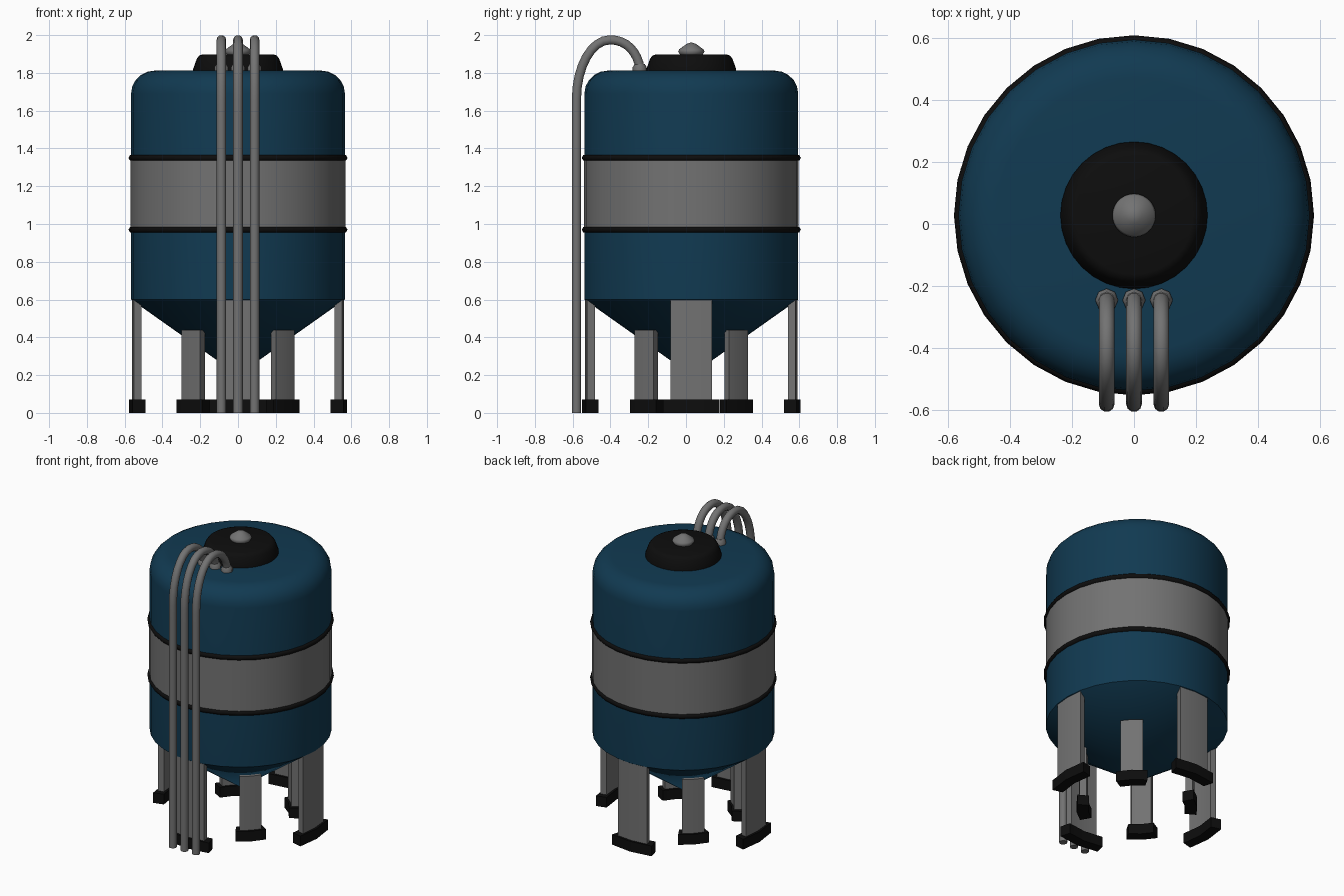
import bpy, bmesh, math

if "Cube" in bpy.data.objects:
    bpy.data.objects.remove(bpy.data.objects["Cube"])

CY = 0.028          # tank axis sits slightly behind the origin
SIDES = 32


def material(name, rgb):
    m = bpy.data.materials.new(name)
    m.diffuse_color = (*rgb, 1)
    m.use_nodes = True
    m.node_tree.nodes["Principled BSDF"].inputs["Base Color"].default_value = m.diffuse_color
    return m


BLUE = material("blue_paint", (0.0055, 0.042, 0.083))
BLACK = material("black_rubber", (0.004, 0.004, 0.004))
STEEL = material("grey_steel", (0.17, 0.17, 0.17))


def finish(name, bm, mat, angle=32):
    bmesh.ops.recalc_face_normals(bm, faces=bm.faces)
    me = bpy.data.meshes.new(name)
    bm.to_mesh(me)
    bm.free()
    ob = bpy.data.objects.new(name, me)
    bpy.context.collection.objects.link(ob)
    me.materials.clear()
    me.materials.append(mat)
    bpy.ops.object.select_all(action='DESELECT')
    ob.select_set(True)
    bpy.context.view_layer.objects.active = ob
    bpy.ops.object.shade_smooth_by_angle(angle=math.radians(angle))
    return ob


def lathe(name, profile, mat, x=0, y=CY, sides=SIDES, closed=False, angle=32):
    """Revolve (radius, z) points around a vertical axis."""
    bm = bmesh.new()
    pts = profile + profile[:1] if closed else profile
    vs = [bm.verts.new((r, 0, z)) for r, z in pts]
    es = [bm.edges.new(p) for p in zip(vs, vs[1:])]
    bmesh.ops.spin(bm, geom=vs + es, cent=(0, 0, 0), axis=(0, 0, 1),
                   angle=2 * math.pi, steps=sides)
    bmesh.ops.remove_doubles(bm, verts=bm.verts, dist=1e-4)
    bmesh.ops.translate(bm, verts=bm.verts, vec=(x, y, 0))
    return finish(name, bm, mat, angle)


def sector(name, angle, half, r_in, r_out, z0, z1, mat):
    """Two-facet slice of a tube wall, used for legs and feet."""
    bm = bmesh.new()
    angs = [angle - half, angle, angle + half]
    ring = [(r_out, a) for a in angs] + [(r_in, a) for a in reversed(angs)]
    face = bm.faces.new([bm.verts.new((r * math.cos(a), CY + r * math.sin(a), z0))
                         for r, a in ring])
    ext = bmesh.ops.extrude_face_region(bm, geom=[face], use_keep_orig=True)
    top = [v for v in ext["geom"] if isinstance(v, bmesh.types.BMVert)]
    bmesh.ops.translate(bm, verts=top, vec=(0, 0, z1 - z0))
    return finish(name, bm, mat)


# Tank shell: cone bottom, straight wall, rounded shoulder
R = 0.566
shoulder = [(R - 0.125 + 0.125 * math.cos(t), 1.69 + 0.122 * math.sin(t))
            for t in (i * math.pi / 10 for i in range(6))]
lathe("tank_body", [(0, 0.2), (R, 0.6)] + shoulder + [(0, 1.812)], BLUE)

# Grey band with black hoops
lathe("middle_band", [(R - 0.01, 0.97), (R + 0.002, 0.97),
                      (R + 0.002, 1.35), (R - 0.01, 1.35)], STEEL, closed=True)
for name, z in (("lower_hoop", 0.97), ("upper_hoop", 1.35)):
    hoop = [(R - 0.006, z - 0.016), (R + 0.006, z - 0.014), (R + 0.014, z),
            (R + 0.006, z + 0.014), (R - 0.006, z + 0.016)]
    lathe(name, hoop, BLACK, closed=True, angle=65)

# Lid and its knob
lathe("lid", [(0, 1.80), (0.237, 1.80), (0.237, 1.822), (0.218, 1.875),
              (0.205, 1.892), (0.19, 1.897), (0, 1.897)], BLACK, angle=60)
lathe("lid_knob", [(0, 1.89), (0.055, 1.89), (0.07, 1.912), (0.064, 1.925),
                   (0.025, 1.953), (0, 1.962)], STEEL, angle=60)

# Four outer legs under the wall, four inner legs under the cone, with feet
step = 2 * math.pi / SIDES
for i in range(8):
    a = i * math.pi / 4
    if i % 2 == 0:
        kind, r_in, r_out, top = "outer", 0.521, 0.562, 0.602
    else:
        kind, r_in, r_out, top = "inner", 0.315, 0.36, 0.44
    sector(f"{kind}_leg_{i // 2 + 1}", a, step, r_in, r_out, 0.03, top, STEEL)
    sector(f"{kind}_foot_{i // 2 + 1}", a, step + math.radians(3.8),
           r_in - 0.013, r_out + 0.016, 0, 0.07, BLACK)

# Three pipes arching from the top down to the ground at the front
path = [((-0.58, 0.0), (0, 0.1), (0, 0.1)),       # (y, z), handle in, handle out
        ((-0.58, 1.66), (0, 0.1), (0, 0.17)),
        ((-0.402, 1.975), (0.1, 0), (0.09, 0)),
        ((-0.242, 1.82), (0.015, -0.09), (0, -0.01))]
for k, x in enumerate((-0.088, 0, 0.088)):
    cu = bpy.data.curves.new("pipe_path", 'CURVE')
    cu.dimensions = '3D'
    cu.bevel_depth = 0.0255
    cu.bevel_resolution = 3
    cu.resolution_u = 8
    cu.use_fill_caps = True
    sp = cu.splines.new('BEZIER')
    sp.bezier_points.add(len(path) - 1)
    for bp, ((y, z), h_in, h_out) in zip(sp.bezier_points, path):
        bp.handle_left_type = bp.handle_right_type = 'FREE'
        bp.co = (x, y, z)
        bp.handle_left = (x, y - h_in[0], z - h_in[1])
        bp.handle_right = (x, y + h_out[0], z + h_out[1])
    tmp = bpy.data.objects.new("pipe_path", cu)
    bpy.context.collection.objects.link(tmp)
    bm = bmesh.new()
    bm.from_mesh(tmp.to_mesh())
    tmp.to_mesh_clear()
    bpy.data.objects.remove(tmp)
    bmesh.ops.remove_doubles(bm, verts=bm.verts, dist=1e-4)
    finish(f"pipe_{k + 1}", bm, STEEL, angle=60)
    # Collar where the pipe enters the tank
    lathe(f"pipe_collar_{k + 1}", [(0, 1.80), (0.037, 1.80), (0.037, 1.83),
                                   (0.026, 1.848), (0, 1.848)], STEEL,
          x=x, y=-0.245, sides=8, angle=50)
